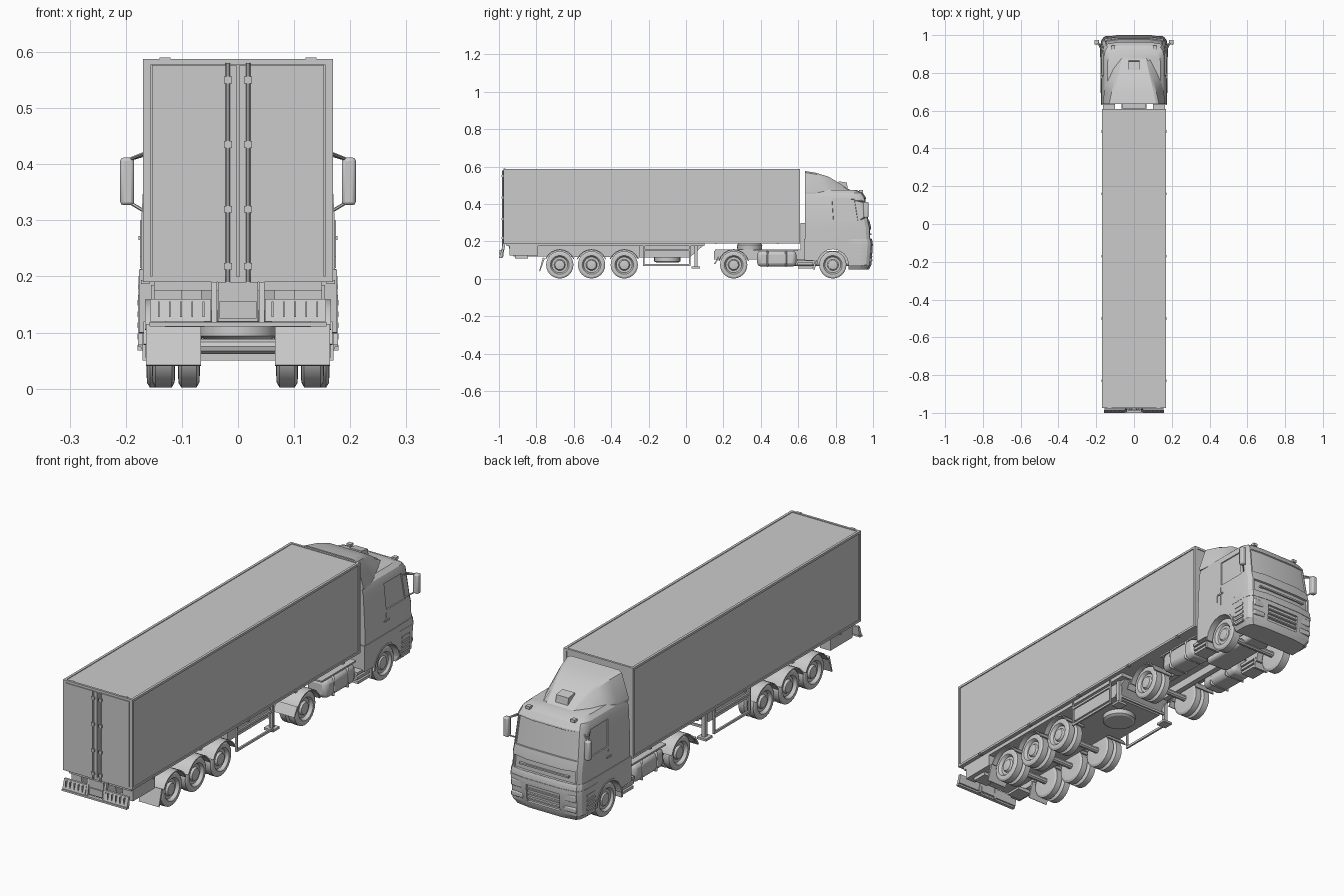
import bpy, bmesh
from math import sin, cos, pi, radians
from mathutils import Vector

if "Cube" in bpy.data.objects:
    bpy.data.objects.remove(bpy.data.objects["Cube"])


def finish(name, bm, mirror=False, bevel=0, smooth=25):
    bmesh.ops.recalc_face_normals(bm, faces=bm.faces)
    me = bpy.data.meshes.new(name)
    bm.to_mesh(me)
    bm.free()
    me.shade_smooth()
    me.set_sharp_from_angle(angle=radians(smooth))
    ob = bpy.data.objects.new(name, me)
    bpy.context.collection.objects.link(ob)
    if bevel:
        m = ob.modifiers.new("bevel", 'BEVEL')
        m.width, m.segments = bevel, 2
    if mirror:
        ob.modifiers.new("mirror", 'MIRROR')
    return ob


def skin(rings, cap=True):
    bm = bmesh.new()
    vs = [[bm.verts.new(p) for p in r] for r in rings]
    n = len(vs[0])
    for a, b in zip(vs, vs[1:]):
        for i in range(n):
            bm.faces.new((a[i], a[(i + 1) % n], b[(i + 1) % n], b[i]))
    if cap:
        bm.faces.new(vs[0])
        bm.faces.new(vs[-1])
    return bm


def prism(name, pts, x0, x1, **k):
    return finish(name, skin([[(x, y, z) for y, z in pts] for x in (x0, x1)]), **k)


def box(name, x0, x1, y0, y1, z0, z1, **k):
    return prism(name, [(y0, z0), (y1, z0), (y1, z1), (y0, z1)], x0, x1, **k)


def lathe(name, prof, y, z, n=24, axis='x', **k):
    rings = []
    for h, r in prof:
        c = [(r * cos(2 * pi * i / n), r * sin(2 * pi * i / n)) for i in range(n)]
        rings.append([(h, y + a, z + b) if axis == 'x' else (a, y + b, z + h) for a, b in c])
    return finish(name, skin(rings), **k)


def rod(name, a, b, r=0.003, n=6, **k):
    a, b = Vector(a), Vector(b)
    q = (b - a).to_track_quat('Z', 'Y')
    rings = [[p + q @ Vector((r * cos(2 * pi * i / n), r * sin(2 * pi * i / n), 0)) for i in range(n)] for p in (a, b)]
    return finish(name, skin(rings), **k)


def arc(y, z, r, a0, a1, n=8):
    return [(y + r * cos(radians(a0 + (a1 - a0) * i / n)), z + r * sin(radians(a0 + (a1 - a0) * i / n))) for i in range(n + 1)]


# Trailer box with raised edge frame
W, Y0, Y1, Z0, Z1 = 0.168, -0.975, 0.61, 0.19, 0.588
box("trailer_box", -W + .003, W - .003, Y0 + .004, Y1 - .003, Z0 + .002, Z1 - .003)
for z in (Z0, Z1 - .01):
    box("side_rail", W - .01, W + .001, Y0, Y1, z, z + .01, mirror=True)
    for y in (Y0, Y1 - .01):
        box("end_rail", -W, W, y, y + .01, z, z + .01)
for y in (Y0, Y1 - .01):
    box("corner_post", W - .013, W + .001, y, y + .01, Z0, Z1, mirror=True)

# Rear doors, lock rods and hinges
box("rear_door", .003, .153, Y0 - .002, Y0 + .008, .2, .577, mirror=True)
rod("door_lock_rod", (.018, Y0 - .006, .19), (.018, Y0 - .006, .58), .004, 8, mirror=True)
for z in (.218, .32, .435, .55):
    box("lock_bracket", .011, .025, Y0 - .011, Y0, z - .006, z + .006, mirror=True)
for x in (.12,):
    box("roof_marker", x, x + .02, Y0 - .002, Y0 + .01, .584, .59, mirror=True)
for y in (.49, .16, -.17, -.5, -.83):
    box("side_marker", W - .01, W + .005, y - .007, y + .007, .187, .194, mirror=True)

# Rear light carrier
box("number_plate_panel", -.036, .036, -.985, -.975, .12, .19)
box("plate_lower_trim", -.033, .033, -.99, -.98, .125, .155)
prism("carrier_strut", [(-.965, .19), (-.98, .19), (-.995, .113), (-.98, .113)], .037, .047, mirror=True)
prism("rear_lamp_housing", [(-.975, .16), (-.985, .16), (-.997, .12), (-.98, .12)], .048, .157, mirror=True)
for i in range(5):
    box("lamp_rib", .06 + i * .02, .063 + i * .02, -.998, -.985, .128, .155, mirror=True)
box("rear_under_bar", -.158, .158, -1.0, -.985, .111, .119)

# Trailer chassis
box("trailer_floor_frame", -.15, .15, -.96, .1, .175, .191)
prism("trailer_chassis", [(-.95, .185), (-.94, .14), (-.92, .12), (-.25, .115), (-.25, .185)], -.066, .066)
prism("front_underbody", [(-.25, .185), (-.25, .115), (.02, .115), (.1, .185)], -.125, .125)
box("rear_side_locker", .1, .15, -.945, -.79, .125, .18, mirror=True)
box("rear_bracket", .06, .13, -.915, -.845, .11, .125, mirror=True)
lathe("spare_wheel", [(.088, .03), (.088, .06), (.094, .07), (.114, .07), (.12, .06)], -.1, 0, axis='z')

# Landing legs and side guards
box("landing_leg", .12, .135, .045, .062, .065, .18, mirror=True)
box("landing_foot", .105, .15, .03, .075, .056, .066, mirror=True)
box("landing_cross_bar", -.12, .12, .05, .058, .1, .11)
for z in (.07, .15):
    box("side_guard_rail", .147, .155, -.23, .025, z, z + .01, mirror=True)
for y in (-.23, .017):
    box("side_guard_post", .147, .155, y, y + .008, .07, .185, mirror=True)

# Wheels, axles and mudguards
R, ZC = .073, .075


def tyre(name, y, x0, x1, dish=.014):
    prof = [(x0, .03), (x0, .05), (x0 + .001, .064), (x0 + .006, R), (x1 - .006, R), (x1 - .001, .065), (x1, .05),
            (x1 - .004, .046), (x1 - dish, .042), (x1 - dish, .03), (x1 - .005, .025), (x1 - .003, .014)]
    lathe(name, prof, y, ZC, mirror=True)


TR = (-.675, -.505, -.33)
for y in TR + (.255,):
    tyre("inner_tyre", y, .068, .107)
    tyre("outer_tyre", y, .112, .153)
    rod("axle", (-.08, y, ZC), (.08, y, ZC), .014, 10)
    a0, a1 = (22, 158) if y < 0 else (15, 165)
    r = .084
    prism("mudguard", arc(y, ZC, r, a0, a1) + arc(y, ZC, r - .005, a1, a0), .066, .166, mirror=True)
prism("trailer_mud_flap", [(-.755, .11), (-.765, .115), (-.785, .042), (-.78, .04)], .066, .164, mirror=True)
prism("drive_mud_flap", [(.178, .115), (.172, .12), (.15, .08), (.156, .078)], .066, .168, mirror=True)
tyre("steer_tyre", .785, .115, .163, .01)
rod("steer_axle", (-.12, .785, ZC), (.12, .785, ZC), .014, 10)

# Tractor chassis, fifth wheel and tanks
box("tractor_frame_rail", .035, .06, .15, .93, .105, .15, mirror=True)
box("tractor_deck", -.065, .065, .155, .64, .14, .158)
lathe("fifth_wheel", [(.155, .065), (.18, .068), (.19, .06)], .34, 0, axis='z')
box("fuel_tank", .065, .163, .38, .59, .066, .15, mirror=True, bevel=.02)
for y in (.43, .53):
    box("tank_strap", .064, .165, y, y + .01, .064, .152, mirror=True, bevel=.02)
box("tank_top_step", .08, .155, .36, .6, .15, .157, mirror=True)
for i, z in enumerate((.055, .075, .095)):
    box("rear_step", .1, .165, .6 - .003 * i, .68, z, z + .012, mirror=True)
box("air_line_bracket", -.06, .06, .612, .64, .155, .3)
box("transmission", -.055, .055, .55, .9, .07, .12, bevel=.012)


# Cab: horizontal rings with rounded front corners
def ring(z, w, yf, yb=.635):
    h = [(w, yb), (w, yb + (yf - yb) * .42), (w, yf - .055), (w * .975, yf - .028), (w * .9, yf - .01), (w * .5, yf)]
    return [(x, y, z) for x, y in h] + [(-x, y, z) for x, y in reversed(h)]


bm = skin([ring(.205, .173, .993), ring(.275, .173, .99), ring(.305, .172, .982), ring(.435, .165, .962),
           ring(.46, .157, .945), ring(.476, .14, .91)])
bmesh.ops.recalc_face_normals(bm, faces=bm.faces)


def recess(test, width, depth):
    fs = [f for f in bm.faces if test(f.calc_center_median(), f.normal)]
    bmesh.ops.inset_region(bm, faces=fs, thickness=width, depth=0)
    bmesh.ops.inset_region(bm, faces=fs, thickness=.002, depth=-depth)


recess(lambda c, n: n.y > .8 and .31 < c.z < .43, .007, .005)
recess(lambda c, n: n.y > .8 and .21 < c.z < .27, .01, .008)
recess(lambda c, n: abs(n.x) > .8 and .31 < c.z < .43 and .8 < c.y < .9, .01, .004)
finish("cab_upper", bm)
box("upper_grille_bar", -.12, .12, .975, .991, .236, .243)
box("roof_marker_lamp", .1, .12, .925, .945, .462, .474, mirror=True)
box("door_seam", .168, .1745, .784, .787, .215, .3, mirror=True)
box("door_handle", .168, .177, .77, .8, .265, .272, mirror=True)
box("door_step_seam", .168, .1745, .76, .763, .235, .27, mirror=True)

# Roof air deflector
sec = []
for y, wb, wt, zt in ((.635, .165, .132, .577), (.70, .158, .118, .566), (.765, .14, .1, .545), (.82, .115, .085, .512), (.88, .085, .072, .474)):
    sec.append([(-wb, y, .455), (-wb, y, .47), (-wt, y, zt - .008), (-wt * .88, y, zt), (wt * .88, y, zt), (wt, y, zt - .008), (wb, y, .47), (wb, y, .455)])
finish("roof_deflector", skin(sec))
prism("deflector_vent", [(.815, .505), (.815, .522), (.86, .515), (.865, .48)], -.03, .03)

# Lower cab side with wheel arch
arch = arc(.785, ZC, .09, 165, 15, 10)
prism("cab_lower_side", [(.63, .212), (.63, .1), (.69, .098)] + arch + [(.88, .212)], .1, .176, mirror=True, smooth=20)
box("cab_floor", -.11, .11, .635, .9, .165, .21)
prism("front_wheel_guard", arc(.785, ZC, .092, 0, 178) + arc(.785, ZC, .084, 178, 0), .1, .178, mirror=True)
prism("wheel_rear_flap", [(.685, .1), (.695, .1), (.69, .05), (.68, .05)], .1, .17, mirror=True)

# Front bumper, grille and lamps
bm = skin([ring(.05, .158, .978, .87), ring(.075, .174, .991, .87), ring(.165, .177, .998, .87), ring(.2, .177, .998, .87), ring(.213, .175, .993, .87)])
bmesh.ops.recalc_face_normals(bm, faces=bm.faces)
recess(lambda c, n: n.y > .8 and .08 < c.z < .16 and abs(c.x) < .05, .01, .008)
finish("front_bumper", bm)
for z in (.1, .12, .14):
    box("lower_grille_slat", -.078, .078, .98, .996, z - .003, z + .003)
finish("bumper_trim", skin([ring(z, .178, 1.0, .87) for z in (.178, .186)]))
for z0, z1 in ((.135, .165), (.09, .112)):
    prism("headlamp", [(.96, z0), (.994, z0), (.994, z1), (.96, z1)], .1, .157, mirror=True, bevel=.004)
for z in (.068, .088, .108, .128, .148):
    box("side_vent_slat", .16, .179, .885, .94, z, z + .01, mirror=True)

# Side mirrors
box("mirror_housing", .185, .21, .95, .975, .327, .412, mirror=True, bevel=.006)
rod("mirror_upper_arm", (.155, .93, .42), (.195, .963, .408), mirror=True)
rod("mirror_upper_brace", (.16, .9, .422), (.195, .963, .408), mirror=True)
rod("mirror_lower_arm", (.165, .93, .315), (.195, .963, .333), mirror=True)
